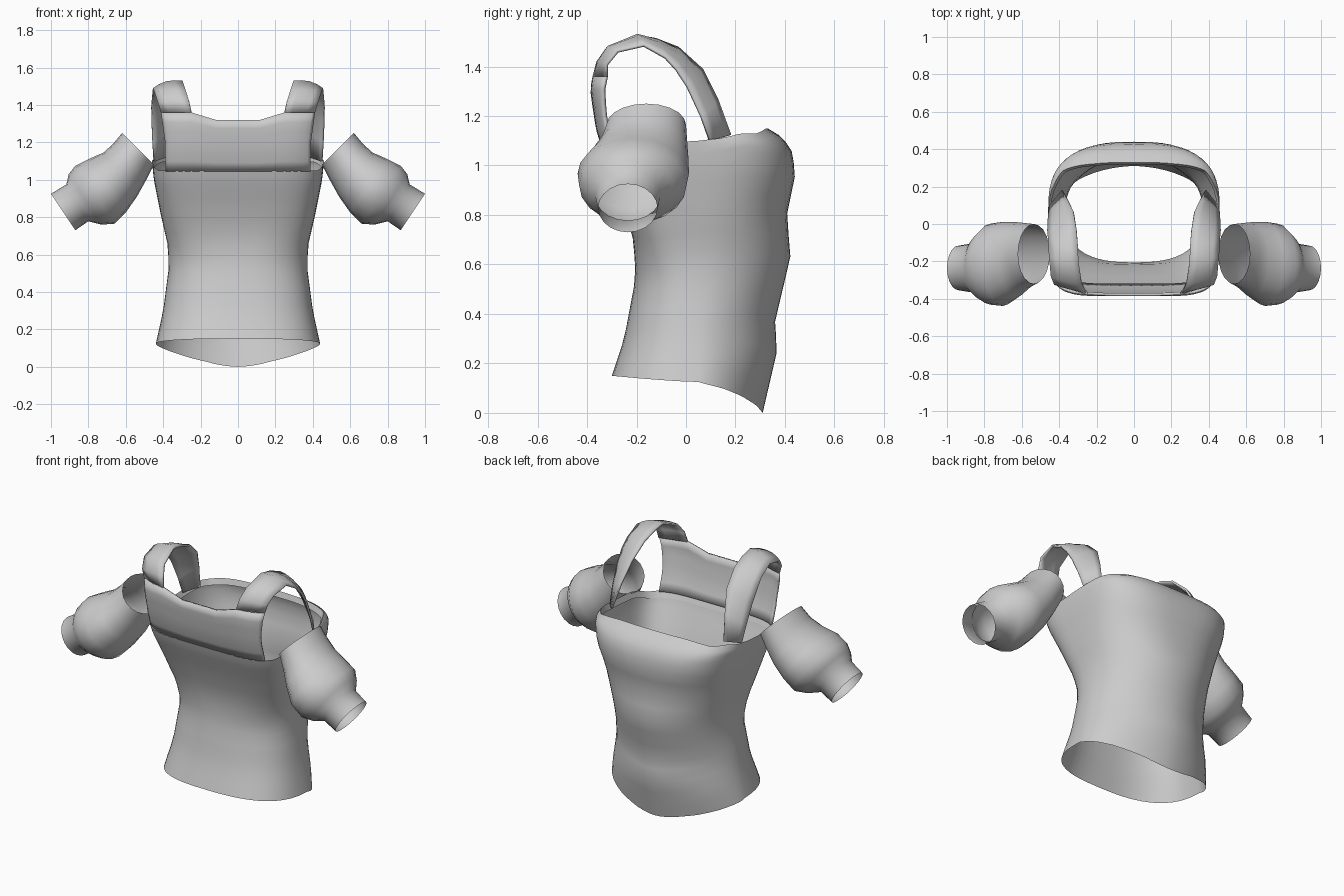
import bpy
import bmesh
import math
from mathutils import Vector

cube = bpy.data.objects.get("Cube")
if cube:
    bpy.data.objects.remove(cube)

cloth = bpy.data.materials.new("grey_cloth")
cloth.use_nodes = True
GREY = (0.6, 0.6, 0.6, 1)
cloth.diffuse_color = GREY
cloth.node_tree.nodes["Principled BSDF"].inputs["Base Color"].default_value = GREY


def lookup(table, v):
    """Piecewise linear value from (key, value) pairs."""
    if v <= table[0][0]:
        return table[0][1]
    for (a, p), (b, q) in zip(table, table[1:]):
        if v <= b:
            return p + (q - p) * (v - a) / (b - a)
    return table[-1][1]


def grid_object(name, rows, middle, closed=False, thickness=0):
    """Skin a list of point rows into a smooth cloth surface facing away from the middle."""
    bm = bmesh.new()
    grid = [[bm.verts.new(p) for p in row] for row in rows]
    count = len(rows[0])
    for low, high in zip(grid, grid[1:]):
        for i in range(count if closed else count - 1):
            j = (i + 1) % count
            bm.faces.new((low[i], low[j], high[j], high[i]))
    bm.normal_update()
    outward = sum((f.calc_center_median() - middle).dot(f.normal) * f.calc_area() for f in bm.faces)
    if outward < 0:
        bmesh.ops.reverse_faces(bm, faces=bm.faces)
    mesh = bpy.data.meshes.new(name)
    bm.to_mesh(mesh)
    bm.free()
    mesh.materials.append(cloth)
    mesh.shade_smooth()
    mesh.set_sharp_from_angle(angle=math.radians(70))
    obj = bpy.data.objects.new(name, mesh)
    bpy.context.collection.objects.link(obj)
    if thickness:
        solid = obj.modifiers.new("thickness", "SOLIDIFY")
        solid.thickness = thickness
        solid.offset = -1


# Body shape by height
FRONT = [(0.15, -0.3), (0.3, -0.25), (0.55, -0.203), (0.7, -0.213), (0.85, -0.26),
         (1.0, -0.32), (1.15, -0.365), (1.3, -0.387), (1.4, -0.375)]
BACK = [(0, 0.31), (0.25, 0.368), (0.37, 0.36), (0.63, 0.422), (0.8, 0.408),
        (0.97, 0.443), (1.07, 0.425), (1.12, 0.38), (1.15, 0.33)]
WIDTH = [(0.12, 0.44), (0.3, 0.4), (0.53, 0.37), (0.65, 0.375), (0.8, 0.41),
         (1.0, 0.45), (1.1, 0.46), (1.13, 0.44), (1.15, 0.41)]
# Squareness of the section, front and back
FRONT_SQUARE = [(0.1, 2.8), (0.3, 2.5), (0.55, 2.4), (0.7, 3.2), (0.85, 4), (1.05, 5), (1.36, 6)]
BACK_SQUARE = [(0, 1.75), (0.4, 1.9), (0.6, 2.1), (0.9, 2.6), (1.05, 3), (1.15, 3.4)]
HEM = [(-0.3, 0.15), (0.05, 0.125), (0.15, 0.1), (0.22, 0.07), (0.28, 0.032), (0.31, 0)]
TOP = [(-0.12, 1.05), (0, 1.09), (0.1, 1.11), (0.18, 1.13), (0.25, 1.13), (0.33, 1.15)]
MID_Y = 0.05


def power(v, e):
    return math.copysign(abs(v) ** e, v)


# Bodice from hem to armholes, with the full side at the back
columns = 56
levels = [0, 0.07, 0.14, 0.21, 0.27, 0.32, 0.4, 0.48, 0.55, 0.62, 0.7, 0.77, 0.83,
          0.88, 0.92, 0.95, 0.975, 1]
rows = []
for t in levels:
    row = []
    for i in range(columns):
        a = math.tau * i / columns
        c, s = math.cos(a), math.sin(a)
        low = lookup(HEM, MID_Y + (0.26 if s > 0 else 0.35) * s)
        high = lookup(TOP, MID_Y + 0.29 * power(s, 0.8))
        z = low + (high - low) * t
        if s > 0:
            depth, e = lookup(BACK, z) - MID_Y, 2 / lookup(BACK_SQUARE, z)
        else:
            depth, e = MID_Y - lookup(FRONT, z), 2 / lookup(FRONT_SQUARE, z)
        row.append((lookup(WIDTH, z) * power(c, e), MID_Y + depth * power(s, e), z))
    rows.append(row)
# Narrow turned-in facing along the top edge
rows.append([(x * 0.97, MID_Y + (y - MID_Y) * 0.96, z - 0.035) for x, y, z in rows[-1]])
grid_object("bodice", rows, Vector((0, MID_Y, 0.6)), closed=True)


def front_point(x, z):
    n = lookup(FRONT_SQUARE, z)
    depth = (1 - (abs(x) / 0.456) ** n) ** (1 / n)
    return Vector((x, MID_Y - (MID_Y - lookup(FRONT, z)) * depth, z))


# Raised panel with square neckline
EDGE = [(1.05, 0.388), (1.2, 0.39), (1.36, 0.412)]
across = [0, 0.15, 0.29, 0.45, 0.607, 0.7, 0.8, 0.9, 0.96, 1]
across = [-u for u in reversed(across[1:])] + across
rows = []
for k in range(7):
    row = []
    for u in across:
        top = lookup([(0.29, 1.32), (0.607, 1.36)], abs(u))
        z = 1.045 + (top - 1.045) * k / 6
        row.append(front_point(u * lookup(EDGE, z), z))
    rows.append(row)
grid_object("neck_panel", rows, Vector((0, 0, 1.2)), thickness=0.015)

# Shoulder straps as curved ribbons between an inner and an outer edge
INNER = [front_point(0.25, 1.36), (0.262, -0.362, 1.42), (0.28, -0.32, 1.48),
         (0.297, -0.2, 1.53), (0.3, -0.12, 1.515), (0.308, -0.03, 1.48),
         (0.325, 0.07, 1.39), (0.355, 0.13, 1.27), (0.385, 0.183, 1.125)]
OUTER = [front_point(0.412, 1.36), (0.427, -0.325, 1.41), (0.445, -0.28, 1.465),
         (0.455, -0.17, 1.49), (0.46, -0.08, 1.44), (0.464, -0.035, 1.39),
         (0.463, 0.01, 1.32), (0.458, 0.065, 1.2), (0.452, 0.1, 1.1)]
HEART = Vector((0.25, -0.1, 1.2))

# Puffed sleeve rings: upper x and z, lower x and z, middle y, half depth
SLEEVE = [(0.62, 1.25, 0.45, 1.08, -0.16, 0.16), (0.67, 1.19, 0.49, 1.0, -0.17, 0.175),
          (0.72, 1.145, 0.54, 0.91, -0.19, 0.2), (0.8, 1.11, 0.6, 0.825, -0.213, 0.225),
          (0.87, 1.075, 0.66, 0.765, -0.215, 0.217), (0.905, 1.03, 0.73, 0.76, -0.225, 0.175),
          (0.918, 0.975, 0.8, 0.778, -0.235, 0.132), (1.0, 0.925, 0.87, 0.73, -0.235, 0.12)]

for side, mirror in (("left", 1), ("right", -1)):
    rows = []
    for k, (p, q) in enumerate(zip(INNER, OUTER)):
        p, q = Vector(p), Vector(q)
        bow = 0.02 * math.sin(math.pi * k / (len(INNER) - 1))
        row = []
        for j in range(5):
            v = p.lerp(q, j / 4)
            v += (v - HEART).normalized() * bow * math.sin(math.pi * j / 4)
            row.append((v.x * mirror, v.y, v.z))
        rows.append(row)
    heart = Vector((HEART.x * mirror, HEART.y, HEART.z))
    grid_object(side + "_strap", rows, heart, thickness=0.012)

    rows = []
    for ux, uz, lx, lz, y, half in SLEEVE:
        row = []
        for i in range(20):
            a = math.tau * i / 20
            f = 0.5 + 0.5 * math.cos(a)
            row.append((mirror * (lx + (ux - lx) * f), y + half * math.sin(a), lz + (uz - lz) * f))
        rows.append(row)
    grid_object(side + "_sleeve", rows, Vector((0.74 * mirror, -0.21, 0.95)), closed=True)
